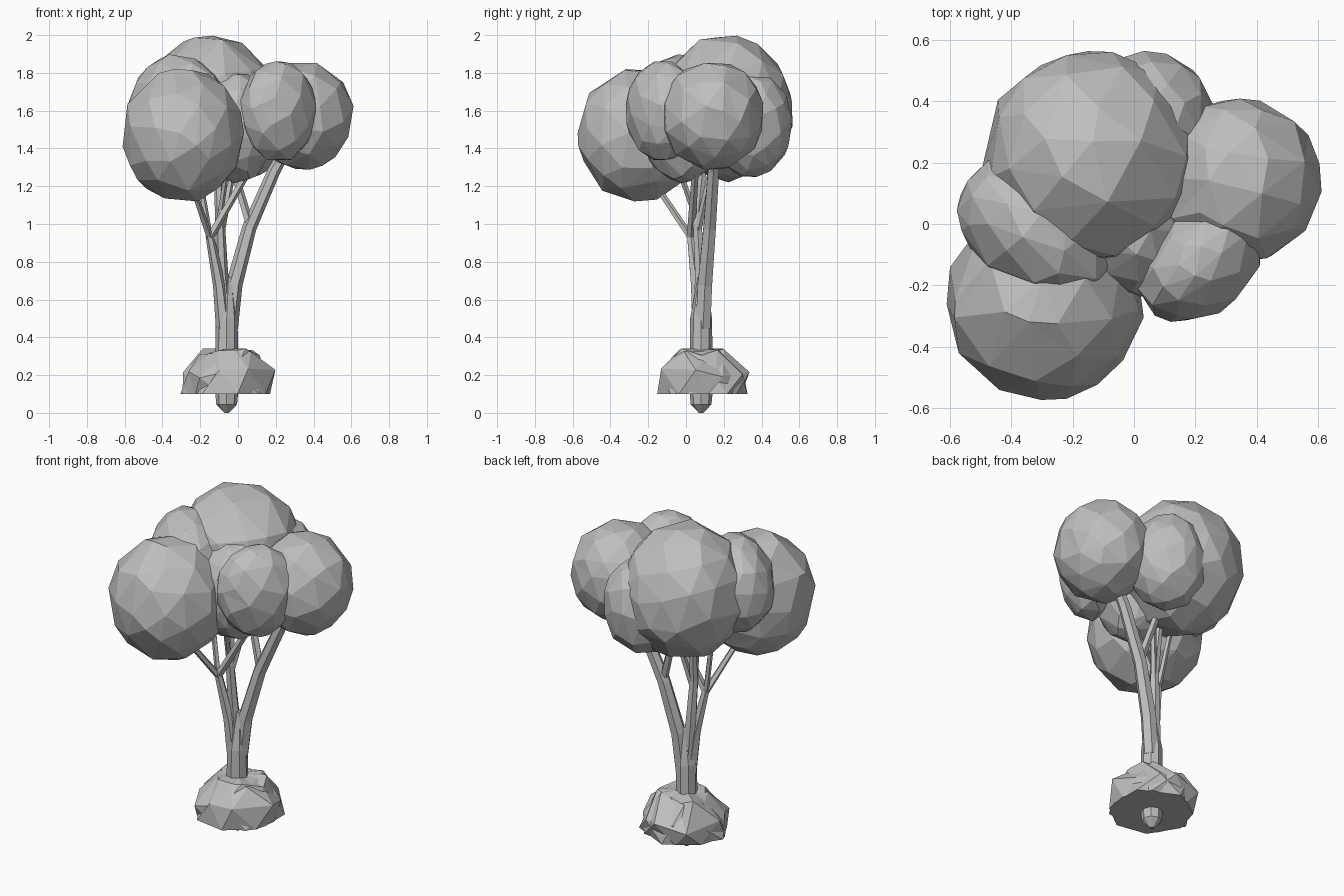
import bpy, bmesh, math, random
from mathutils import Vector, Matrix

if "Cube" in bpy.data.objects:
    bpy.data.objects.remove(bpy.data.objects["Cube"])

random.seed(4)

mat = bpy.data.materials.new("plain grey")
mat.diffuse_color = (0.52, 0.52, 0.52, 1)
mat.use_nodes = True
mat.node_tree.nodes["Principled BSDF"].inputs["Base Color"].default_value = mat.diffuse_color


def finish(name, bm):
    bmesh.ops.recalc_face_normals(bm, faces=bm.faces)
    me = bpy.data.meshes.new(name)
    bm.to_mesh(me)
    bm.free()
    me.materials.append(mat)
    ob = bpy.data.objects.new(name, me)
    bpy.context.collection.objects.link(ob)
    return ob


def foliage(name, c, r, turn=0):
    """Faceted leaf ball with an irregular, reduced mesh."""
    bm = bmesh.new()
    bmesh.ops.create_icosphere(bm, subdivisions=3, radius=1)
    rot = Matrix.Rotation(math.radians(turn), 3, 'Z')
    for v in bm.verts:
        d = v.co.normalized() * random.uniform(0.985, 1.03)
        v.co = Vector(c) + rot @ Vector([d[i] * r[i] for i in range(3)])
    ob = finish(name, bm)
    dec = ob.modifiers.new("facets", 'DECIMATE')
    dec.ratio = 0.36


def tube(name, pts, radii, sides=6):
    """Tapered branch along a path, closed at both ends."""
    bm = bmesh.new()
    pts = [Vector(p) for p in pts]
    rings = []
    for i, p in enumerate(pts):
        t = (pts[min(i + 1, len(pts) - 1)] - pts[max(i - 1, 0)]).normalized()
        u = Vector((0, 1, 0)).cross(t).normalized()
        w = t.cross(u)
        rings.append([bm.verts.new(p + radii[i] * (u * math.cos(a) + w * math.sin(a)))
                      for a in (2 * math.pi * k / sides for k in range(sides))])
    for a, b in zip(rings, rings[1:]):
        for k in range(sides):
            n = (k + 1) % sides
            bm.faces.new((a[k], a[n], b[n], b[k]))
    bm.faces.new(rings[0])
    bm.faces.new(rings[-1])
    return finish(name, bm)


def rock(name, turn, size):
    """Jagged cone of large facets with a flat underside at z = 0.10."""
    bm = bmesh.new()
    # ring radius, height, radius jitter, height jitter
    levels = [(0.245, 0.10, 0.03, 0), (0.235, 0.205, 0.03, 0.035), (0.15, 0.325, 0.035, 0.025)]
    n = 8
    rings = []
    for j, (r, z, jr, jz) in enumerate(levels):
        ring = []
        for k in range(n):
            a = turn + 2 * math.pi * (k + 0.5 * (j % 2) + random.uniform(-0.2, 0.2)) / n
            rr = (r + random.uniform(-jr, jr)) * size
            ring.append(bm.verts.new((-0.06 + rr * math.cos(a), 0.085 + rr * math.sin(a),
                                      z + random.uniform(-jz, jz))))
        rings.append(ring)
    for j in range(2):
        a, b = rings[j], rings[j + 1]
        for k in range(n):
            m = (k + 1) % n
            if j == 0:
                bm.faces.new((a[k], a[m], b[k]))
                bm.faces.new((a[m], b[m], b[k]))
            else:
                bm.faces.new((a[k], a[m], b[m]))
                bm.faces.new((a[k], b[m], b[k]))
    top = bm.verts.new((-0.06, 0.085, 0.34))
    for k in range(n):
        bm.faces.new((rings[2][k], rings[2][(k + 1) % n], top))
    bm.faces.new(rings[0][::-1])
    finish(name, bm)


# canopy
foliage("foliage_front_left", (-0.29, -0.25, 1.47), (0.32, 0.32, 0.35))
foliage("foliage_top", (-0.14, 0.215, 1.615), (0.345, 0.35, 0.38))
foliage("foliage_right", (0.34, 0.14, 1.575), (0.265, 0.27, 0.285))
foliage("foliage_front_right", (0.215, -0.125, 1.60), (0.225, 0.165, 0.265), 40)
foliage("foliage_left", (-0.315, -0.02, 1.62), (0.285, 0.21, 0.275), -40)
foliage("foliage_back", (0.045, 0.34, 1.53), (0.22, 0.22, 0.28))
foliage("foliage_centre", (-0.01, -0.02, 1.51), (0.20, 0.22, 0.29))

# trunk with its pointed root
tube("trunk", [(-0.06, 0.08, 0.0), (-0.06, 0.08, 0.045), (-0.06, 0.08, 0.12),
               (-0.06, 0.08, 0.5), (-0.05, 0.085, 0.72)],
     [0.012, 0.055, 0.062, 0.058, 0.022], 8)

# main stems
tube("right_stem", [(-0.045, 0.09, 0.45), (-0.02, 0.10, 0.68), (0.06, 0.125, 0.98),
                    (0.19, 0.145, 1.28), (0.27, 0.15, 1.42)],
     [0.045, 0.044, 0.038, 0.034, 0.028])
tube("left_stem", [(-0.075, 0.07, 0.45), (-0.10, 0.055, 0.68), (-0.15, 0.025, 0.94)],
     [0.042, 0.033, 0.022])
tube("middle_stem", [(-0.07, 0.08, 0.5), (-0.085, 0.075, 0.75), (-0.095, 0.06, 1.0),
                     (-0.11, 0.10, 1.4)],
     [0.042, 0.032, 0.026, 0.020])

# thin forked branches
forks = [
    ("front_left_branch", (-0.15, 0.025, 0.93), (-0.24, -0.15, 1.19), 0.016),
    ("crossing_branch", (-0.15, 0.025, 0.93), (0.06, 0.05, 1.29), 0.019),
    ("left_branch", (-0.15, 0.025, 0.93), (-0.23, 0.06, 1.40), 0.014),
    ("inner_branch", (0.06, 0.125, 1.0), (-0.03, 0.16, 1.30), 0.020),
    ("back_branch", (-0.09, 0.06, 0.95), (-0.02, 0.14, 1.32), 0.016),
    ("front_branch", (-0.10, 0.06, 1.02), (-0.05, -0.06, 1.35), 0.014),
]
for name, a, b, r in forks:
    tube(name, [a, b], [r * 1.2, r], 5)

# rocky base, two interlocking jagged lumps
rock("rock_base", 0.2, 1.0)
rock("rock_base_inner", 0.65, 0.96)
